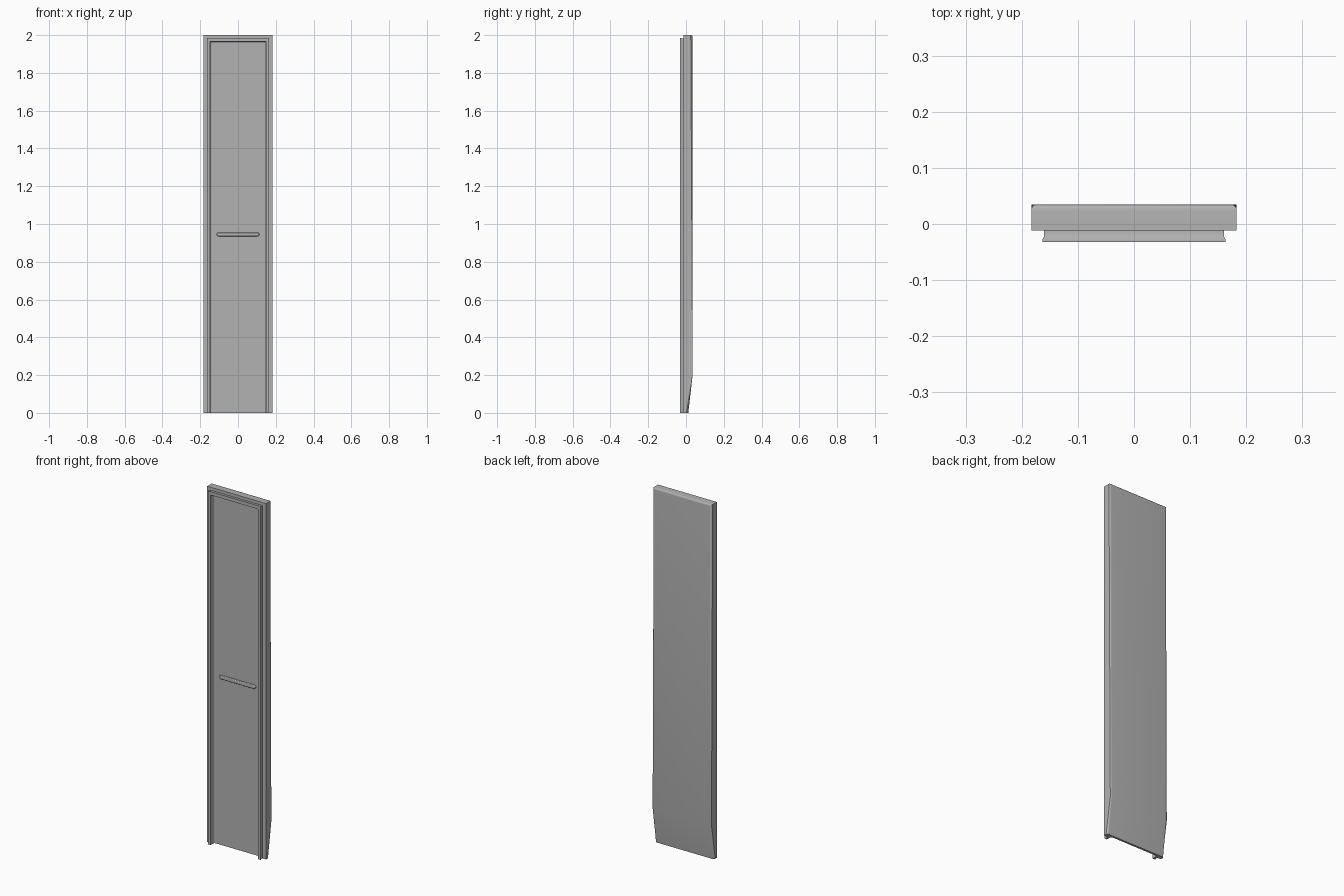
import bpy, bmesh, math

old = bpy.data.objects.get("Cube")
if old:
    bpy.data.objects.remove(old, do_unlink=True)

grey = bpy.data.materials.new("plain_grey")
grey.use_nodes = True
grey.diffuse_color = (0.45, 0.45, 0.45, 1)
grey.node_tree.nodes["Principled BSDF"].inputs["Base Color"].default_value = grey.diffuse_color


def finish(name, bm):
    bmesh.ops.recalc_face_normals(bm, faces=bm.faces)
    mesh = bpy.data.meshes.new(name)
    bm.to_mesh(mesh)
    bm.free()
    mesh.materials.append(grey)
    obj = bpy.data.objects.new(name, mesh)
    bpy.context.collection.objects.link(obj)
    return obj


def loft(name, rings):
    """Join rectangles given as (y, half width, bottom, top)."""
    bm = bmesh.new()
    loops = [[bm.verts.new(p) for p in ((-w, y, lo), (w, y, lo), (w, y, hi), (-w, y, hi))]
             for y, w, lo, hi in rings]
    bm.faces.new(loops[0])
    bm.faces.new(loops[-1])
    for a, b in zip(loops, loops[1:]):
        for i in range(4):
            j = (i + 1) % 4
            bm.faces.new((a[i], a[j], b[j], b[i]))
    return finish(name, bm)


def smooth(obj):
    bpy.ops.object.select_all(action='DESELECT')
    obj.select_set(True)
    bpy.context.view_layer.objects.active = obj
    bpy.ops.object.shade_smooth_by_angle(angle=math.radians(35))


def carve(obj, cutter):
    mod = obj.modifiers.new("recess", 'BOOLEAN')
    mod.operation = 'DIFFERENCE'
    mod.solver = 'EXACT'
    mod.object = cutter


# Outer shell: side profile swept across the width, thinner at the foot
HALF = 0.183
profile = [(-0.012, 0), (0.012, 0), (0.035, 0.2), (0.035, 2), (-0.012, 2)]
bm = bmesh.new()
sides = [[bm.verts.new((x, y, z)) for y, z in profile] for x in (-HALF, HALF)]
for side in sides:
    bm.faces.new(side)
for i in range(len(profile)):
    j = (i + 1) % len(profile)
    bm.faces.new((sides[0][i], sides[0][j], sides[1][j], sides[1][i]))
# Round the rear side edges and the rear top edge
rear = [e for e in bm.edges if all(v.co.y > 0 for v in e.verts)
        and (e.verts[0].co.x == e.verts[1].co.x or e.verts[0].co.z > 1)]
bmesh.ops.bevel(bm, geom=rear, offset=0.01, segments=5, profile=0.5, affect='EDGES')
shell = finish("outer_shell", bm)

# Raised rim on the front, slightly undercut on its outside
rim = loft("front_rim", [(-0.032, 0.163, 0, 1.986), (-0.027, 0.163, 0, 1.986),
                         (-0.022, 0.160, 0, 1.983), (-0.012, 0.160, 0, 1.983)])

# Recess with a filleted floor, open at the foot
RADIUS, FLOOR = 0.01, 0.0
rings = [(-0.06, 0.148, -0.1, 1.967)]
for k in range(7):
    a = k / 6 * math.pi / 2
    inset = RADIUS * (1 - math.cos(a))
    rings.append((FLOOR - RADIUS + RADIUS * math.sin(a), 0.148 - inset, -0.1, 1.967 - inset))
cutter = loft("recess_cutter", rings)
cutter.hide_render = True
cutter.hide_viewport = True
cutter.display_type = 'WIRE'
for part in (shell, rim):
    carve(part, cutter)
    smooth(part)

# Rounded cross rib on the recess floor
bm = bmesh.new()
outline = []
for end in (1, -1):
    for k in range(9):
        a = math.pi * (k / 8 - 0.5)
        outline.append(bm.verts.new((end * (0.103 + 0.01 * math.cos(a)), 0.002,
                                     0.945 + end * 0.01 * math.sin(a))))
base = bm.faces.new(outline)
top = bmesh.ops.extrude_face_region(bm, geom=[base])["geom"]
raised = [g for g in top if isinstance(g, bmesh.types.BMVert)]
bmesh.ops.translate(bm, verts=raised, vec=(0, -0.012, 0))
edges = [e for e in bm.edges if all(v in raised for v in e.verts)]
bmesh.ops.bevel(bm, geom=edges, offset=0.004, segments=3, profile=0.5, affect='EDGES')
rib = finish("cross_rib", bm)
smooth(rib)
